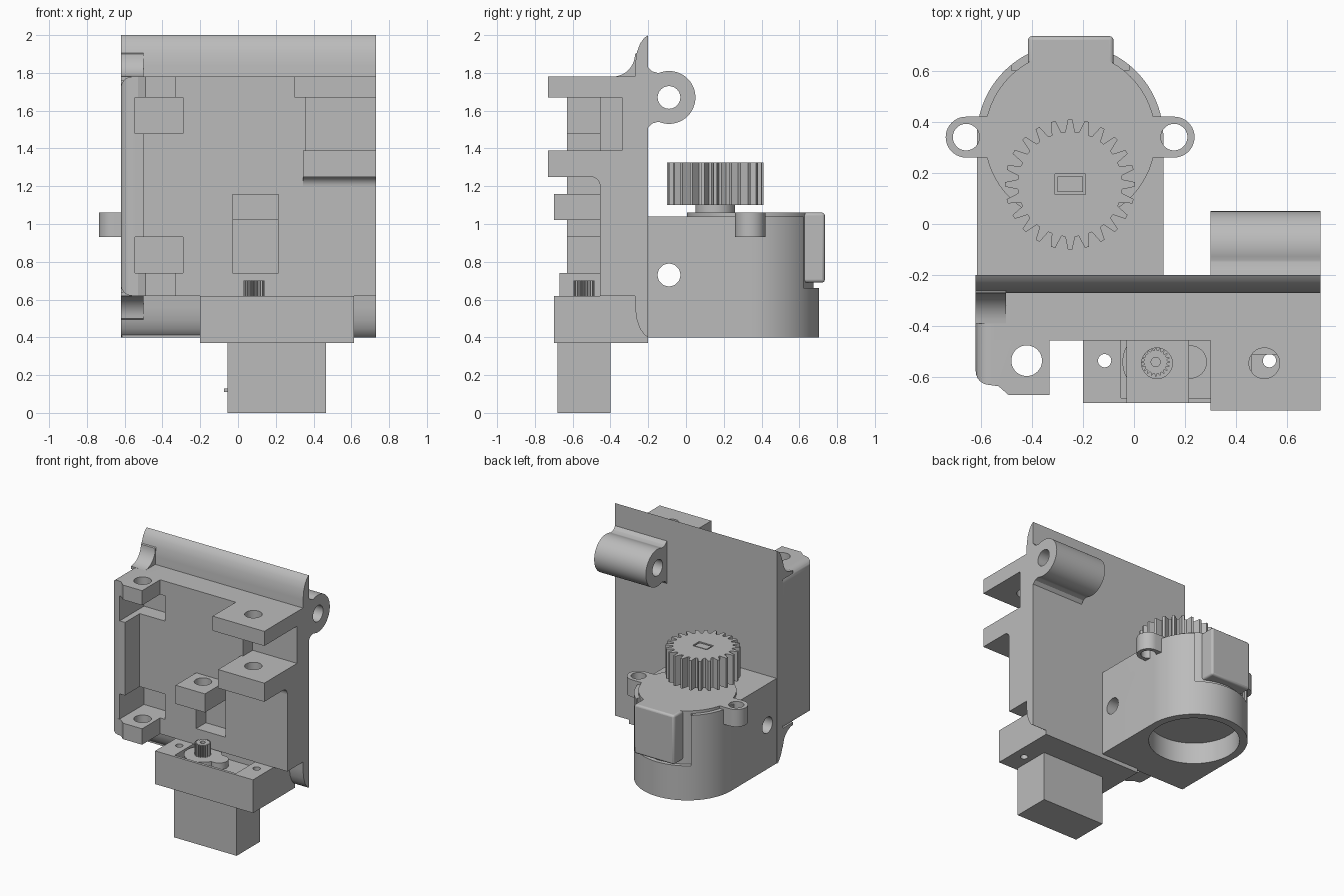
import bpy, bmesh
from math import sin, cos, pi

cube = bpy.data.objects.get("Cube")
if cube:
    bpy.data.objects.remove(cube, do_unlink=True)

grey = bpy.data.materials.new("plain_grey")
grey.use_nodes = True
colour = (0.5, 0.5, 0.5, 1)
grey.diffuse_color = colour
for node in grey.node_tree.nodes:
    if node.type == 'BSDF_PRINCIPLED':
        node.inputs["Base Color"].default_value = colour


def prism(name, pts, axis, lo, hi):
    """Extrude a 2D outline along an axis; points are the other two axes in order."""
    def place(p, d):
        return {'X': (d, p[0], p[1]), 'Y': (p[0], d, p[1]), 'Z': (p[0], p[1], d)}[axis]
    bm = bmesh.new()
    a = [bm.verts.new(place(p, lo)) for p in pts]
    b = [bm.verts.new(place(p, hi)) for p in pts]
    bm.faces.new(a)
    bm.faces.new(b)
    for i in range(len(pts)):
        j = (i + 1) % len(pts)
        bm.faces.new((a[i], a[j], b[j], b[i]))
    bmesh.ops.recalc_face_normals(bm, faces=bm.faces)
    mesh = bpy.data.meshes.new(name)
    bm.to_mesh(mesh)
    bm.free()
    mesh.materials.append(grey)
    ob = bpy.data.objects.new(name, mesh)
    bpy.context.collection.objects.link(ob)
    return ob


def box(name, x0, x1, y0, y1, z0, z1):
    return prism(name, [(x0, y0), (x1, y0), (x1, y1), (x0, y1)], 'Z', z0, z1)


def arc(cx, cy, r, a0, a1, n):
    return [(cx + r * cos(a0 + (a1 - a0) * i / n), cy + r * sin(a0 + (a1 - a0) * i / n))
            for i in range(n + 1)]


def cyl(name, cx, cy, r, axis, lo, hi, n=48):
    return prism(name, arc(cx, cy, r, 0, 2 * pi, n)[:-1], axis, lo, hi)


def gear(name, cx, cy, root, tip, teeth, lo, hi):
    pts = []
    for t in range(teeth):
        for f, r in ((-.36, root), (-.13, tip), (.13, tip), (.36, root)):
            a = 2 * pi * (t + f) / teeth
            pts.append((cx + r * cos(a), cy + r * sin(a)))
    return prism(name, pts, 'Z', lo, hi)


def cut(ob, *cutters, op='DIFFERENCE'):
    for c in cutters:
        m = ob.modifiers.new("cut", 'BOOLEAN')
        m.operation, m.solver, m.object = op, 'EXACT', c
        bpy.context.view_layer.objects.active = ob
        bpy.ops.object.modifier_apply(modifier=m.name)
        bpy.data.objects.remove(c, do_unlink=True)
    return ob


def bore(x, y, r, z0=0.3, z1=1.9):
    return cyl("bore", x, y, r, 'Z', z0, z1)


# Back plate with rounded top and bottom lips
lip = [(-.2, 2), (-.222, 1.985), (-.243, 1.955), (-.26, 1.91), (-.27, 1.84)]
prism("back_plate", lip + [(y, 2.4 - z) for y, z in reversed(lip)], 'X', -.62, .73)

# Corner gussets, top and bottom
fillet = [(-.25, 1.76), (-.25, 1.91)] + arc(-.39, 1.9, .12, 0, -pi / 2, 10) + [(-.39, 1.76)]
prism("top_gusset", fillet, 'X', -.62, -.5)
prism("bottom_gusset", [(y, 2.4 - z) for y, z in fillet], 'X', -.62, -.5)


def left_pockets():
    return [box("pocket", -.545, -.29, -.8, -.34, z, z + .19) for z in (.74, 1.48)]


# Main body with nut pockets
body = box("main_body", -.55, .73, -.455, -.25, .62, 1.78)
cut(body, *left_pockets(),
    box("pocket", .36, .8, -.6, -.34, 1.39, 1.67),
    box("pocket", -.03, .215, -.6, -.34, .74, 1.02))

# Left side wall with its two lugs
outline = [(-.62, -.25), (-.62, -.57)] + arc(-.565, -.575, .055, pi, 1.5 * pi, 6)[1:] + [
    (-.53, -.635), (-.49, -.67), (-.33, -.67), (-.33, -.25)]
wall = prism("left_wall", outline, 'Z', .62, 1.78)
cut(wall,
    box("gap", -.5, 0, -.8, -.45, .74, 1.67),
    box("gap", -.7, 0, -.8, -.63, .74, 1.67),
    bore(-.42, -.535, .06), *left_pockets())
rounded = arc(-.56, 1.72, .06, pi / 2, pi, 8) + arc(-.56, .68, .06, pi, 1.5 * pi, 8) + [(0, .62), (0, 1.78)]
cut(wall, prism("rounding", rounded, 'Y', -.9, 0), op='INTERSECT')

# Right lugs and middle lug
for name, x0, x1, y0, z0, z1, hx in (
        ("upper_right_lug", .3, .73, -.73, 1.67, 1.78, .51),
        ("lower_right_lug", .345, .73, -.73, 1.25, 1.39, .51),
        ("middle_lug", -.03, .215, -.7, 1.02, 1.16, .09)):
    cut(box(name, x0, x1, y0, -.4, z0, z1), bore(hx, -.545, .06))
corner = [(-.44, 1.26), (-.51, 1.26), (-.51, 1.25)] + arc(-.505, 1.2, .05, pi / 2, 0, 8) + [(-.44, 1.2)]
prism("lug_fillet", corner, 'X', .345, .73)

# Hinge barrel on the rear
hinge = [(-.22, 1.83), (-.2, 1.83), (-.18, 1.808), (-.15, 1.8)] + arc(
    -.09, 1.67, .14, .62 * pi, -.62 * pi, 36) + [(-.15, 1.54), (-.18, 1.532), (-.2, 1.51), (-.22, 1.51)]
cut(prism("hinge_barrel", hinge, 'X', .3, .73), cyl("bore", -.09, 1.67, .06, 'X', 0, 1))

# Servo shelf, recessed on top
shelf = box("servo_shelf", -.2, .615, -.7, -.2, .37, .62)
cut(shelf, box("recess", -.05, .46, -.68, -.42, .56, .7),
    bore(-.115, -.535, .026, .2, .8), bore(.53, -.535, .026, .2, .8))

# Small servo below the shelf
box("servo_body", -.055, .465, -.68, -.4, 0, .375)
cyl("servo_tower", .085, -.54, .13, 'Z', .55, .61)
cyl("servo_idler", .22, -.54, .065, 'Z', .55, .61)
cut(gear("servo_pinion", .085, -.54, .045, .056, 20, .6, .7), bore(.085, -.54, .018, .66, .8))
box("servo_lead", -.075, -.05, -.57, -.51, .11, .13)

# Motor holder with open bottom and a slot for the motor cap
MX, MY = -.25, .34
holder = prism("motor_holder", [(-.615, -.22), (.115, -.22)] + arc(MX, MY, .365, 0, pi, 48), 'Z', .4, 1.04)
cut(holder, bore(MX, MY, .31, .3, .56),
    box("slot", -.48, -.02, .6, .9, .66, 1.2),
    cyl("bore", -.09, .73, .06, 'X', -1, 1))

# Motor can, wiring cap and output boss
cyl("motor_can", MX, MY, .335, 'Z', .56, 1.06, 64)
cap = box("motor_cap", -.415, -.08, .5, .735, .69, 1.06)
bevel = cap.modifiers.new("bevel", 'BEVEL')
bevel.width, bevel.segments = .015, 3
cyl("output_boss", MX, .155, .105, 'Z', 1.04, 1.11)

# Screw ears on both sides of the motor
for name, side in (("right_ear", -1), ("left_ear", 1)):
    x = MX + side * .407
    ear = [(MX + side * .31, MY - .08)] + [
        (x + side * .08 * cos(a), MY + .08 * sin(a))
        for a in [pi * (i / 20 - .5) for i in range(21)]] + [(MX + side * .31, MY + .08)]
    cut(prism(name, ear, 'Z', .93, 1.06), bore(x, MY, .052, .8, 1.2))

# Drive gear and flatted shaft
drive = gear("drive_gear", MX, .155, .205, .255, 24, 1.1, 1.325)
cut(drive, box("slot", MX - .06, MX + .06, .115, .195, 1.2, 1.4))
box("motor_shaft", MX - .05, MX + .05, .125, .185, 1.1, 1.322)

# Shading: smooth curves, crisp edges
for ob in bpy.context.scene.objects:
    if ob.type == 'MESH':
        bpy.ops.object.select_all(action='DESELECT')
        ob.select_set(True)
        bpy.context.view_layer.objects.active = ob
        bpy.ops.object.shade_smooth_by_angle(angle=.5)
